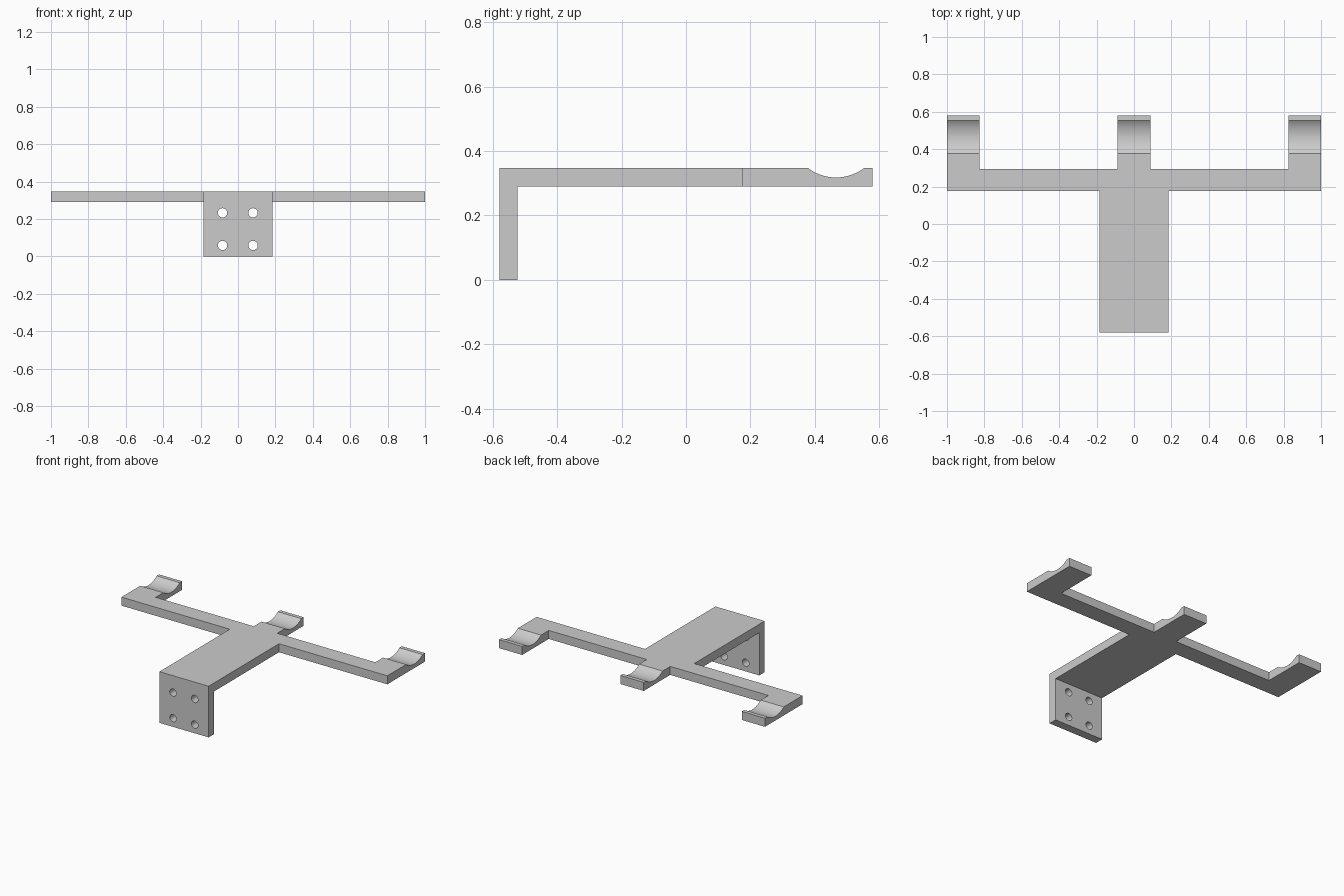
import bpy, bmesh, math
from mathutils import Vector

if "Cube" in bpy.data.objects:
    bpy.data.objects.remove(bpy.data.objects["Cube"])


def prism(name, points, direction):
    """Extrude a closed flat outline along a direction."""
    bm = bmesh.new()
    face = bm.faces.new([bm.verts.new(p) for p in points])
    res = bmesh.ops.extrude_face_region(bm, geom=[face])
    verts = [v for v in res["geom"] if isinstance(v, bmesh.types.BMVert)]
    bmesh.ops.translate(bm, verts=verts, vec=Vector(direction))
    bmesh.ops.recalc_face_normals(bm, faces=bm.faces)
    mesh = bpy.data.meshes.new(name)
    bm.to_mesh(mesh)
    bm.free()
    obj = bpy.data.objects.new(name, mesh)
    bpy.context.collection.objects.link(obj)
    return obj


def apply_boolean(target, cutter, operation):
    mod = target.modifiers.new("cut", "BOOLEAN")
    mod.operation, mod.solver, mod.object = operation, "EXACT", cutter
    bpy.context.view_layer.objects.active = target
    bpy.ops.object.modifier_apply(modifier=mod.name)
    bpy.data.objects.remove(cutter, do_unlink=True)


TOP, UNDER, END = 0.348, 0.29, 0.58

# Side profile: mounting wall, flat shelf and round cradle near the tip
half, sag, mid = 0.088, 0.03, 0.466
radius = (half ** 2 + sag ** 2) / (2 * sag)
sweep = math.asin(half / radius)
profile = [(-END, 0), (-0.523, 0), (-0.523, UNDER), (END, UNDER), (END, TOP)]
for i in range(25):
    a = sweep * (1 - i / 12)
    profile.append((mid + radius * math.sin(a),
                    TOP - sag + radius * (1 - math.cos(a))))
profile.append((-END, TOP))
bracket = prism("hanger_bracket", [(-1.2, y, z) for y, z in profile], (2.4, 0, 0))

# Plan outline: wide stem, crossbar and three prongs
right = [(0.185, -0.8), (0.185, 0.176), (1, 0.176), (1, 0.8),
         (0.826, 0.8), (0.826, 0.295), (0.088, 0.295), (0.088, 0.8)]
outline = right + [(-x, y) for x, y in reversed(right)]
plan = prism("plan_cutter", [(x, y, -0.5) for x, y in outline], (0, 0, 1.5))
apply_boolean(bracket, plan, "INTERSECT")

# Four screw holes through the mounting wall
for x in (-0.0825, 0.0805):
    for z in (0.059, 0.233):
        ring = [(x + 0.025 * math.cos(math.tau * i / 32), -0.7,
                 z + 0.025 * math.sin(math.tau * i / 32)) for i in range(32)]
        apply_boolean(bracket, prism("hole_cutter", ring, (0, 0.3, 0)), "DIFFERENCE")

# Smooth the cradles and holes, keep all corners crisp
bpy.ops.object.select_all(action="DESELECT")
bracket.select_set(True)
bpy.context.view_layer.objects.active = bracket
bpy.ops.object.shade_smooth_by_angle(angle=math.radians(20))
